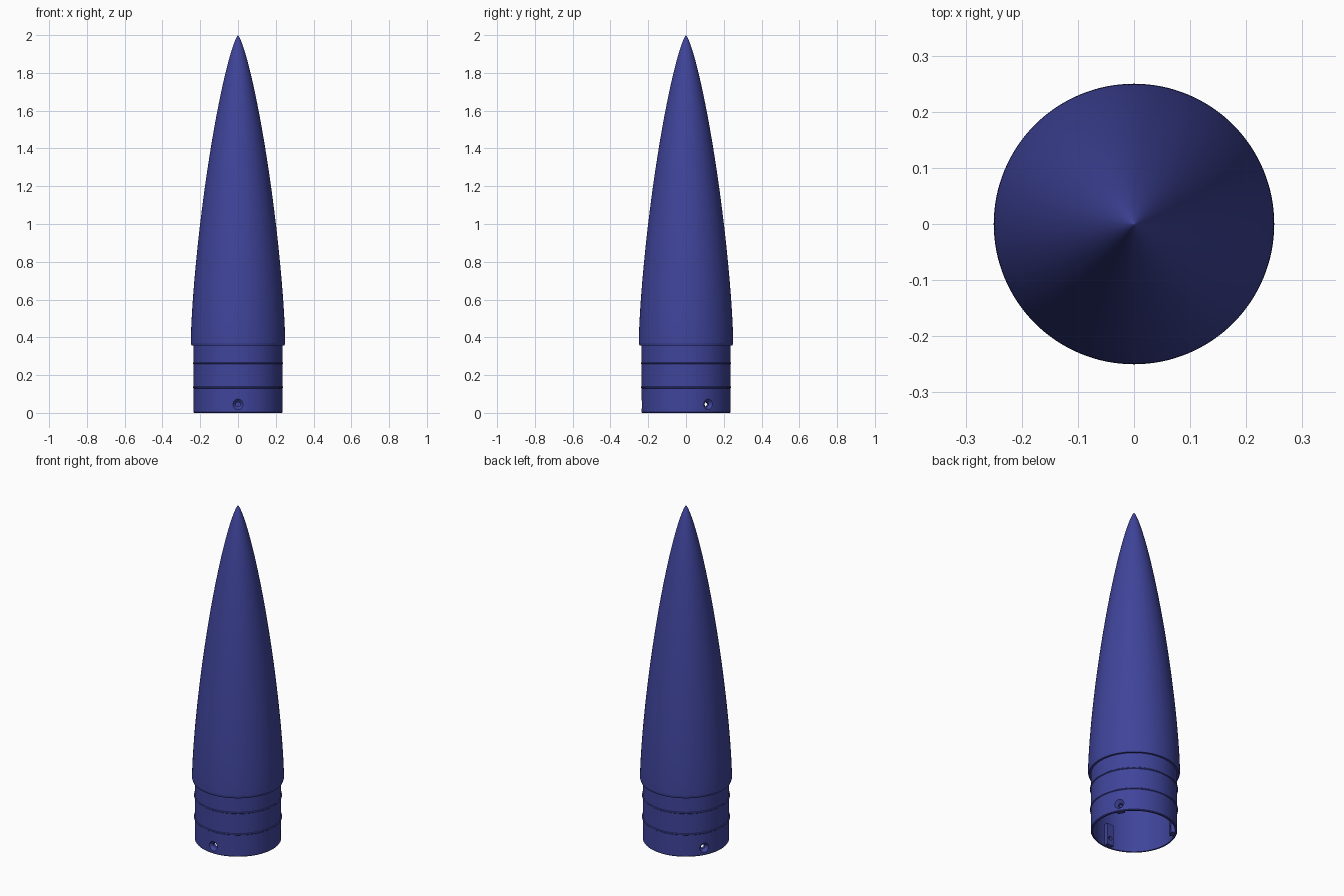
import bpy, bmesh, math
from mathutils import Matrix

if "Cube" in bpy.data.objects:
    bpy.data.objects.remove(bpy.data.objects["Cube"])

SEGMENTS = 128
BASE_Z, TIP_Z, RADIUS, WALL = 0.37, 2.0, 0.25, 0.012
HOLE_Z = 0.045
HOLE_ANGLES = [math.radians(a) for a in (-90, 30, 150)]

blue = bpy.data.materials.new("navy_blue")
blue.diffuse_color = (0.050, 0.058, 0.325, 1)
blue.use_nodes = True
blue.node_tree.nodes["Principled BSDF"].inputs["Base Color"].default_value = blue.diffuse_color


def add_object(name, bm):
    bmesh.ops.recalc_face_normals(bm, faces=bm.faces)
    mesh = bpy.data.meshes.new(name)
    bm.to_mesh(mesh)
    bm.free()
    mesh.materials.append(blue)
    obj = bpy.data.objects.new(name, mesh)
    bpy.context.collection.objects.link(obj)
    return obj


def lathe(name, profile, segments):
    bm = bmesh.new()
    verts = [bm.verts.new((r, 0, z)) for r, z in profile]
    edges = [bm.edges.new(pair) for pair in zip(verts, verts[1:])]
    bmesh.ops.spin(bm, geom=verts + edges, cent=(0, 0, 0), axis=(0, 0, 1),
                   angle=2 * math.pi, steps=segments)
    bmesh.ops.remove_doubles(bm, verts=bm.verts, dist=1e-5)
    return add_object(name, bm)


def combine(target, other, operation):
    bpy.context.view_layer.objects.active = target
    mod = target.modifiers.new(operation, 'BOOLEAN')
    mod.operation, mod.solver, mod.object = operation, 'EXACT', other
    bpy.ops.object.modifier_apply(modifier=mod.name)
    bpy.data.objects.remove(other)


def ogive(radius, tip, count):
    """Minimum-drag nose curve from the tip down to the shoulder."""
    points = []
    for i in range(count + 1):
        t = math.pi * i / count
        x = (1 - math.cos(t)) / 2
        r = radius * math.sqrt(max(0, t - math.sin(2 * t) / 2) / math.pi)
        points.append((r, tip - x * (tip - BASE_Z)))
    return points


# Hollow nose shell: outer curve, shoulder, ribbed sleeve, then the inside
outer = ogive(RADIUS, TIP_Z, 48)
outer += [(0.246, 0.357), (0.235, 0.357)]
for z in (0.263, 0.135):
    outer += [(0.235, z + 0.005), (0.239, z + 0.002), (0.239, z - 0.002), (0.235, z - 0.005)]
outer += [(0.235, 0.004), (0.232, 0.0)]
inner = [(0.223, 0.0), (0.223, BASE_Z - 0.01)]
inner += list(reversed(ogive(RADIUS - WALL, TIP_Z - 0.04, 48)))
shell = lathe("nose_cone_shell", outer + inner, SEGMENTS)

for angle in HOLE_ANGLES:
    # Screw boss on the inside of the sleeve
    bm = bmesh.new()
    bmesh.ops.create_cube(bm, size=1, matrix=Matrix.Rotation(angle, 4, 'Z')
                          @ Matrix.Translation((0.213, 0, 0.068))
                          @ Matrix.Diagonal((0.026, 0.044, 0.13, 1)))
    combine(shell, add_object("screw_boss", bm), 'UNION')

    # Countersunk screw hole
    cutter = lathe("screw_hole_cutter",
                   [(0, 0.17), (0.012, 0.17), (0.012, 0.218), (0.028, 0.235),
                    (0.028, 0.26), (0, 0.26)], 32)
    cutter.data.transform(Matrix.Translation((0, 0, HOLE_Z))
                          @ Matrix.Rotation(angle, 4, 'Z')
                          @ Matrix.Rotation(math.pi / 2, 4, 'Y'))
    cutter.hide_render = True
    combine(shell, cutter, 'DIFFERENCE')

# Smooth skin with crisp shoulder, ribs and holes
bpy.ops.object.select_all(action='DESELECT')
shell.select_set(True)
bpy.context.view_layer.objects.active = shell
bpy.ops.object.shade_smooth_by_angle(angle=math.radians(30))
